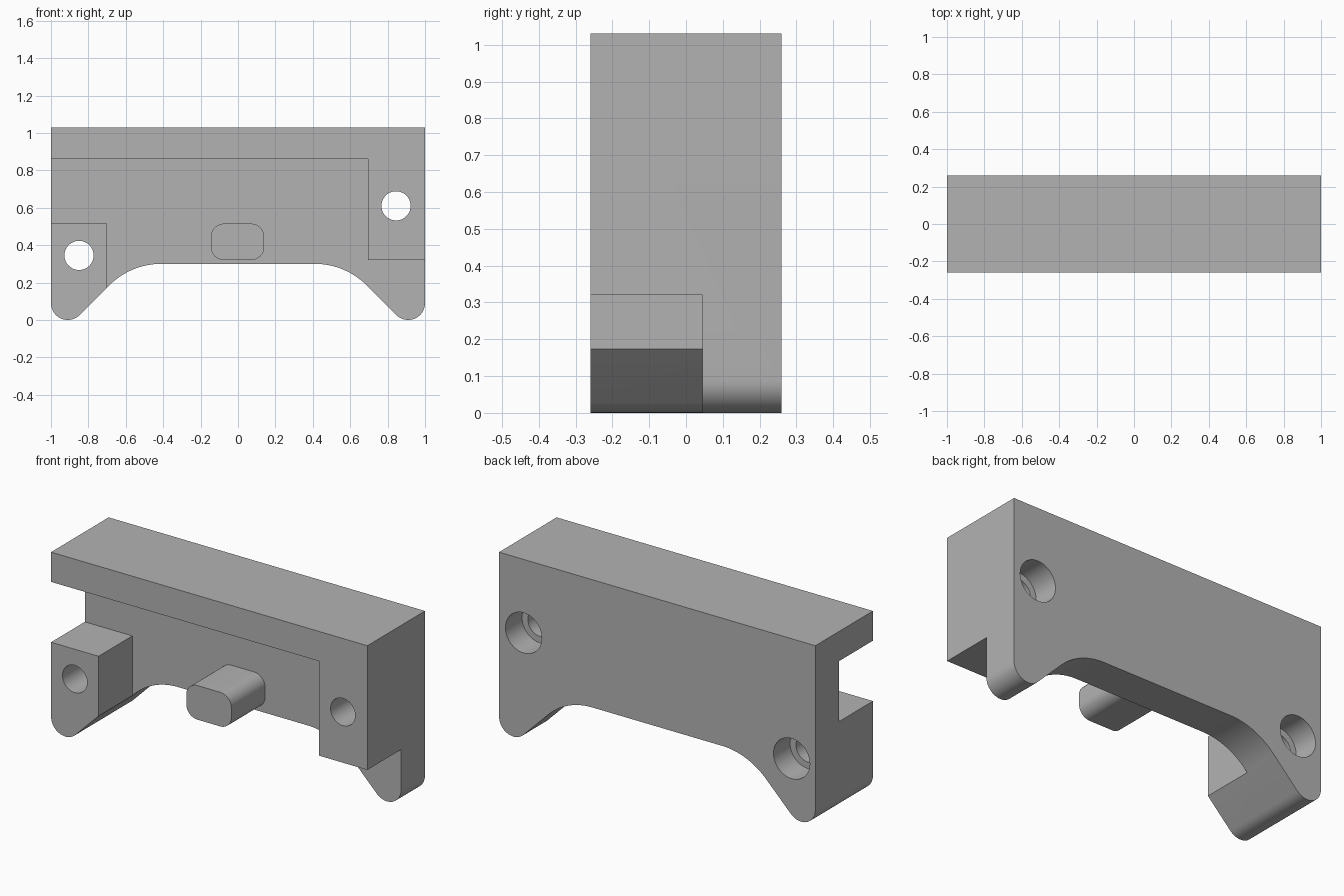
import bpy
import bmesh
from math import cos, sin, radians

if "Cube" in bpy.data.objects:
    bpy.data.objects.remove(bpy.data.objects["Cube"])

FRONT, BACK, PLATE_FRONT = -0.26, 0.26, 0.045

grey = bpy.data.materials.new("plain grey")
grey.use_nodes = True
colour = (0.45, 0.45, 0.45, 1)
grey.diffuse_color = colour
grey.node_tree.nodes["Principled BSDF"].inputs["Base Color"].default_value = colour


def arc(cx, cz, r, start, end, steps=16):
    angles = [radians(start + (end - start) * i / steps) for i in range(steps + 1)]
    return [(cx + r * cos(a), cz + r * sin(a)) for a in angles]


def prism(name, outline, y0, y1):
    """Extrude an x-z outline from y0 to y1."""
    bm = bmesh.new()
    face = bm.faces.new([bm.verts.new((x, y0, z)) for x, z in outline])
    moved = bmesh.ops.extrude_face_region(bm, geom=[face])["geom"]
    verts = [v for v in moved if isinstance(v, bmesh.types.BMVert)]
    bmesh.ops.translate(bm, verts=verts, vec=(0, y1 - y0, 0))
    bmesh.ops.recalc_face_normals(bm, faces=bm.faces)
    mesh = bpy.data.meshes.new(name)
    bm.to_mesh(mesh)
    bm.free()
    mesh.materials.append(grey)
    obj = bpy.data.objects.new(name, mesh)
    bpy.context.collection.objects.link(obj)
    return obj


def combine(target, tool, operation):
    """Apply a boolean and remove the tool."""
    tool.hide_render = True
    mod = target.modifiers.new(tool.name, "BOOLEAN")
    mod.object = tool
    mod.operation = operation
    mod.solver = "EXACT"
    bpy.context.view_layer.objects.active = target
    bpy.ops.object.modifier_apply(modifier=mod.name)
    bpy.data.objects.remove(tool)


# Body silhouette: rounded feet with a shallow arch between them
half = [(-1, 1.03)] + arc(-0.91, 0.09, 0.09, 180, 315) + arc(-0.41, -0.094, 0.394, 135, 90)
body = prism("bracket_body", half + [(-x, z) for x, z in reversed(half)], FRONT, BACK)

# Front recess leaves the top bar, the right leg and the left block
recess = [(-1.1, 0.86), (0.695, 0.86), (0.695, 0.32), (1.1, 0.32),
          (1.1, -0.1), (-0.7, -0.1), (-0.7, 0.515), (-1.1, 0.515)]
combine(body, prism("recess_cutter", recess, FRONT - 0.1, PLATE_FRONT), "DIFFERENCE")

# Rounded peg in the middle
r = 0.07
peg = (arc(0.07, 0.445, r, 0, 90, 10) + arc(-0.075, 0.445, r, 90, 180, 10)
       + arc(-0.075, 0.39, r, 180, 270, 10) + arc(0.07, 0.39, r, 270, 360, 10))
combine(body, prism("peg", peg, FRONT, PLATE_FRONT + 0.1), "UNION")

# Screw holes, counterbored from the back
for x, z in ((-0.85, 0.345), (0.845, 0.61)):
    for radius, y0 in ((0.078, FRONT - 0.1), (0.115, BACK - 0.15)):
        circle = arc(x, z, radius, 0, 360, 48)[:-1]
        combine(body, prism("hole_cutter", circle, y0, BACK + 0.1), "DIFFERENCE")

# Smooth curves, crisp edges
bpy.ops.object.select_all(action="DESELECT")
body.select_set(True)
bpy.context.view_layer.objects.active = body
bpy.ops.object.shade_smooth_by_angle(angle=radians(30))
